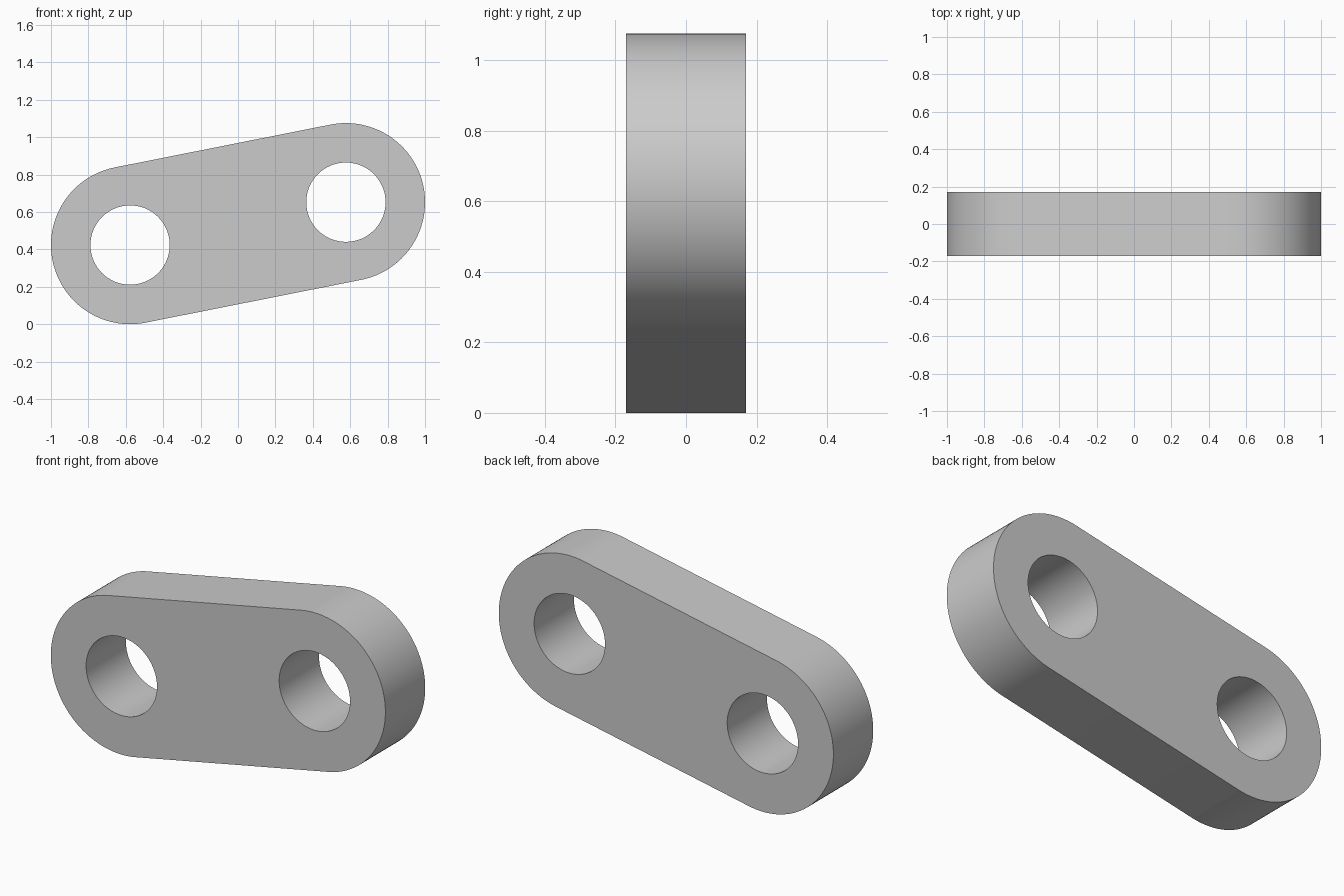
import bpy
import bmesh
from math import atan2, cos, sin, pi, radians
from mathutils import Vector

cube = bpy.data.objects.get("Cube")
if cube:
    bpy.data.objects.remove(cube, do_unlink=True)

OUTER, HOLE, HALF_DEPTH = 0.423, 0.212, 0.17
LOW_END = Vector((-0.577, 0, 0.423))
HIGH_END = Vector((0.577, 0, 0.652))
SEGMENTS = 64
span = HIGH_END - LOW_END
tilt = atan2(span.z, span.x)

grey = bpy.data.materials.new("plain_grey")
grey.use_nodes = True
grey.diffuse_color = (0.6, 0.6, 0.6, 1)
grey.node_tree.nodes["Principled BSDF"].inputs["Base Color"].default_value = grey.diffuse_color


def arc(centre, radius, start, sweep, steps):
    """Points along an arc in the front plane."""
    angles = [start + sweep * i / steps for i in range(steps + 1)]
    return [centre + radius * Vector((cos(a), 0, sin(a))) for a in angles]


def add_loop(bm, points):
    """Closed loop of edges on the front plane."""
    verts = [bm.verts.new(p - Vector((0, HALF_DEPTH, 0))) for p in points]
    return [bm.edges.new((v, verts[i - 1])) for i, v in enumerate(verts)]


bm = bmesh.new()

# Rounded outline: a half circle round each end, joined by tangents
outline = arc(HIGH_END, OUTER, tilt - pi / 2, pi, SEGMENTS)
outline += arc(LOW_END, OUTER, tilt + pi / 2, pi, SEGMENTS)
edges = add_loop(bm, outline)

# Pin hole at each end
for centre in (LOW_END, HIGH_END):
    edges += add_loop(bm, arc(centre, HOLE, 0, 2 * pi, SEGMENTS)[:-1])

# Fill between the loops and give the plate its depth
bmesh.ops.triangle_fill(bm, use_beauty=True, edges=edges, normal=(0, -1, 0))
extruded = bmesh.ops.extrude_face_region(bm, geom=bm.faces[:], use_keep_orig=True)
back = [g for g in extruded["geom"] if isinstance(g, bmesh.types.BMVert)]
bmesh.ops.translate(bm, verts=back, vec=(0, 2 * HALF_DEPTH, 0))
bmesh.ops.recalc_face_normals(bm, faces=bm.faces[:])

mesh = bpy.data.meshes.new("link_plate")
bm.to_mesh(mesh)
bm.free()
mesh.materials.append(grey)
link_plate = bpy.data.objects.new("link_plate", mesh)
bpy.context.collection.objects.link(link_plate)

# Smooth round walls, sharp rims
bpy.ops.object.select_all(action="DESELECT")
link_plate.select_set(True)
bpy.context.view_layer.objects.active = link_plate
bpy.ops.object.shade_smooth_by_angle(angle=radians(30))
